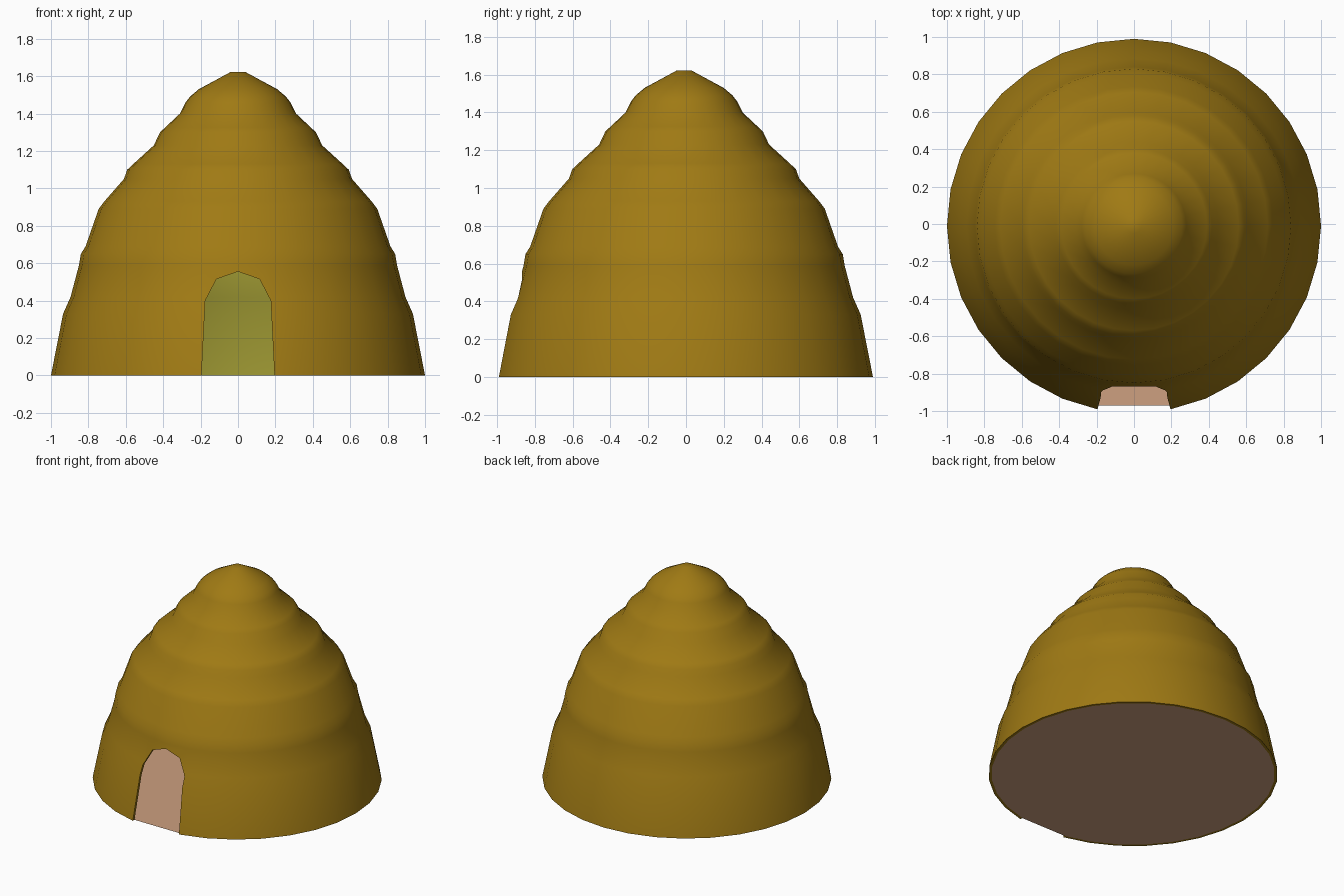
import bpy, bmesh
from math import sin, cos, pi, radians

cube = bpy.data.objects.get("Cube")
if cube:
    bpy.data.objects.remove(cube, do_unlink=True)

SEGMENTS = 32
CENTRE_Y = -0.01
WALL = 0.02


def material(name, colour):
    mat = bpy.data.materials.new(name)
    mat.use_nodes = True
    mat.diffuse_color = (*colour, 1)
    mat.node_tree.nodes["Principled BSDF"].inputs["Base Color"].default_value = (*colour, 1)
    return mat


def add_object(name, bm, *mats):
    bmesh.ops.recalc_face_normals(bm, faces=bm.faces)
    mesh = bpy.data.meshes.new(name)
    bm.to_mesh(mesh)
    bm.free()
    for mat in mats:
        mesh.materials.append(mat)
    obj = bpy.data.objects.new(name, mesh)
    bpy.context.collection.objects.link(obj)
    return obj


def ring_point(radius, i, z):
    a = 2 * pi * i / SEGMENTS - pi / 2
    return (radius * cos(a), radius * sin(a) + CENTRE_Y, z)


straw = material("straw", (0.35, 0.195, 0.007))
lining = material("pale straw lining", (0.445, 0.41, 0.043))
earth = material("earth floor", (0.61, 0.35, 0.215))

# Domed wall with stepped thatch tiers, revolved as an outer and an inner skin
outer = [(1, 0), (0.935, 0.33), (0.895, 0.42), (0.85, 0.59), (0.84, 0.65),
         (0.815, 0.69), (0.745, 0.89), (0.715, 0.93), (0.61, 1.05), (0.592, 1.1),
         (0.56, 1.13), (0.45, 1.23), (0.417, 1.3), (0.39, 1.325), (0.31, 1.4),
         (0.28, 1.46), (0.257, 1.49), (0.21, 1.53), (0.04, 1.622)]
inner = [(r - WALL, z * 0.99) for r, z in outer]

bm = bmesh.new()
base_rings = []
for skin, profile in enumerate((outer, inner)):
    rings = [[bm.verts.new(ring_point(r, i, z)) for i in range(SEGMENTS)]
             for r, z in profile]
    base_rings.append(rings[0])
    for low, high in zip(rings, rings[1:]):
        for i in range(SEGMENTS):
            j = (i + 1) % SEGMENTS
            bm.faces.new((low[i], low[j], high[j], high[i])).material_index = skin
    bm.faces.new(rings[-1]).material_index = skin
for i in range(SEGMENTS):
    j = (i + 1) % SEGMENTS
    bm.faces.new((base_rings[0][i], base_rings[0][j], base_rings[1][j], base_rings[1][i]))
hut = add_object("hut_wall", bm, straw, lining)

# Arched doorway cut through the front wall
half = [(0.196, -0.05), (0.195, 0), (0.175, 0.4), (0.115, 0.515)]
arch = half + [(0, 0.555)] + [(-x, z) for x, z in reversed(half)]
bm = bmesh.new()
face = bm.faces.new([bm.verts.new((x, -1.2, z)) for x, z in arch])
extruded = bmesh.ops.extrude_face_region(bm, geom=[face])["geom"]
bmesh.ops.translate(bm, vec=(0, 0.7, 0),
                    verts=[g for g in extruded if isinstance(g, bmesh.types.BMVert)])
cutter = add_object("doorway_cutter", bm, straw)
cutter.hide_render = True

cut = hut.modifiers.new("doorway", 'BOOLEAN')
cut.operation = 'DIFFERENCE'
cut.solver = 'EXACT'
cut.object = cutter
bpy.ops.object.select_all(action='DESELECT')
bpy.context.view_layer.objects.active = hut
hut.select_set(True)
bpy.ops.object.modifier_apply(modifier=cut.name)
bpy.data.objects.remove(cutter, do_unlink=True)
bpy.ops.object.shade_smooth_by_angle(angle=radians(40))

# Floor, straight across the threshold
bm = bmesh.new()
bm.faces.new([bm.verts.new(ring_point(1 - WALL, i, 0)) for i in range(1, SEGMENTS)])
add_object("floor", bm, earth)
